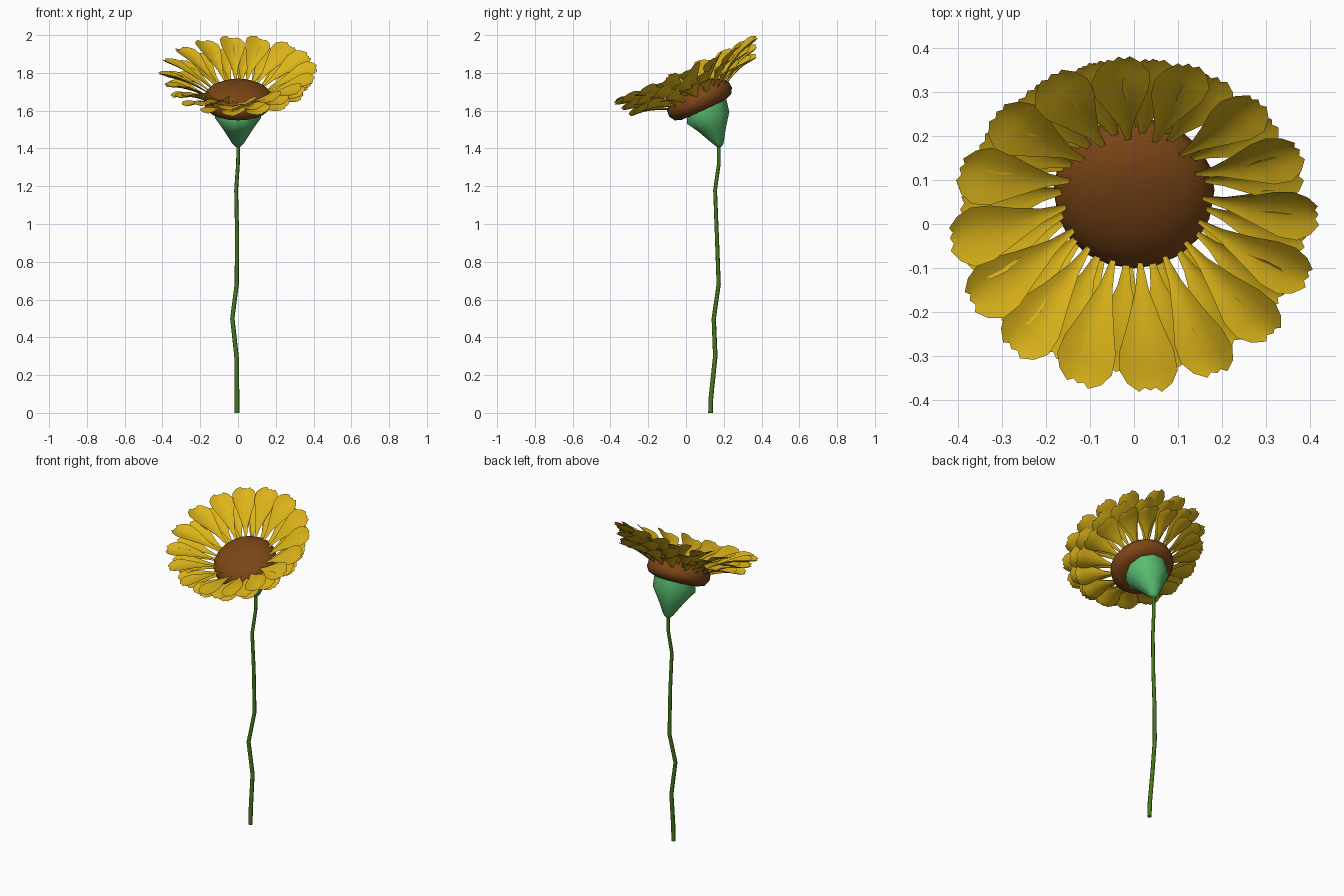
import bpy, bmesh, random
from math import radians, sin, cos, pi
from mathutils import Matrix, Vector

if "Cube" in bpy.data.objects:
    bpy.data.objects.remove(bpy.data.objects["Cube"])

random.seed(4)
# frame of the tilted flower head
HEAD = Matrix.Translation((0, 0.075, 1.65)) @ Matrix.Rotation(radians(25), 4, 'X')


def material(name, rgb):
    m = bpy.data.materials.new(name)
    m.diffuse_color = (*rgb, 1)
    m.use_nodes = True
    m.node_tree.nodes["Principled BSDF"].inputs["Base Color"].default_value = m.diffuse_color
    return m


def finish(name, bm, mat, angle=60, fix_normals=True):
    if fix_normals:
        bmesh.ops.recalc_face_normals(bm, faces=bm.faces)
    me = bpy.data.meshes.new(name)
    bm.to_mesh(me)
    bm.free()
    ob = bpy.data.objects.new(name, me)
    bpy.context.collection.objects.link(ob)
    me.materials.append(mat)
    bpy.ops.object.select_all(action='DESELECT')
    ob.select_set(True)
    bpy.context.view_layer.objects.active = ob
    bpy.ops.object.shade_smooth_by_angle(angle=radians(angle))
    return ob


def loft(name, rings, sides, mat):
    """rings: (transform, radius); consecutive circles are bridged, ends capped."""
    bm = bmesh.new()
    loops = [[bm.verts.new(m @ Vector((r * cos(2 * pi * i / sides), r * sin(2 * pi * i / sides), 0)))
              for i in range(sides)] for m, r in rings]
    for a, b in zip(loops, loops[1:]):
        for i in range(sides):
            j = (i + 1) % sides
            bm.faces.new((a[i], a[j], b[j], b[i]))
    bm.faces.new(loops[0])
    bm.faces.new(loops[-1])
    return finish(name, bm, mat)


yellow = material("petal_yellow", (0.72, 0.46, 0.01))
brown = material("disc_brown", (0.2, 0.06, 0.008))
leaf = material("calyx_green", (0.1, 0.5, 0.16))
green = material("stem_green", (0.06, 0.19, 0.01))

# stem: slightly crooked tube
path = [(-.005, .13, 0), (-.005, .132, .08), (-.008, .155, .3), (-.03, .147, .5), (-.007, .173, .68),
        (-.005, .163, .95), (-.01, .154, 1.18), (0, .174, 1.32), (.002, .174, 1.43)]
loft("stem", [(Matrix.Translation(p), .0125 - .002 * p[2]) for p in path], 8, green)

# calyx: green cup, rings tilting toward the head angle
cup = [((0, .175, 1.408), .012, 0), ((0, .17, 1.425), .03, 0), ((0, .138, 1.50), .078, 8),
       ((0, .118, 1.562), .122, 16), ((0, .11, 1.612), .12, 25)]
loft("calyx", [(Matrix.Translation(p) @ Matrix.Rotation(radians(a), 4, 'X'), r) for p, r, a in cup], 10, leaf)

# seed disc: domed top, rounded underside
dome = [(.05, -.05), (.13, -.048), (.165, -.035), (.183, -.005), (.18, .03), (.162, .052),
        (.125, .074), (.08, .088), (.035, .094)]
loft("seed_disc", [(HEAD @ Matrix.Translation((0, 0, h)), r) for r, h in dome], 20, brown)

# petals: (position along length, half width, extra bow height)
SHAPE = [(0, .006, 0), (.2, .016, .008), (.42, .038, .014), (.64, .063, .014),
         (.8, .068, .008), (.92, .052, .002), (1, .026, 0)]
ACROSS = (-1, -.5, 0, .5, 1)


def petal_layer(name, count, phase, base, tip):
    bm = bmesh.new()
    for k in range(count):
        ang = radians(phase + 360 * k / count + random.uniform(-1.5, 1.5))
        place = HEAD @ Matrix.Rotation(ang, 4, 'Z')
        twist = radians(14 + random.uniform(-4, 4))
        rows = []
        for t, w, bow in SHAPE:
            r = base[0] + (tip[0] - base[0]) * t
            h = base[1] + (tip[1] - base[1]) * t + bow
            row = []
            for s in ACROSS:
                cup_h = w * .3 * s * s
                y = s * w
                notch = .008 * (abs(s) == .5) if t == 1 else 0
                co = Vector((r - notch, y * cos(twist), h + cup_h + y * sin(twist)))
                row.append(bm.verts.new(place @ co))
            rows.append(row)
        for a, b in zip(rows, rows[1:]):
            for i in range(len(ACROSS) - 1):
                bm.faces.new((a[i], b[i], b[i + 1], a[i + 1]))
    return finish(name, bm, yellow, fix_normals=False)


petal_layer("upper_petals", 16, 4, (.155, .055), (.42, .175))
petal_layer("middle_petals", 16, 15, (.16, .04), (.395, .13))
petal_layer("lower_petals", 16, -3, (.165, .025), (.372, .085))
